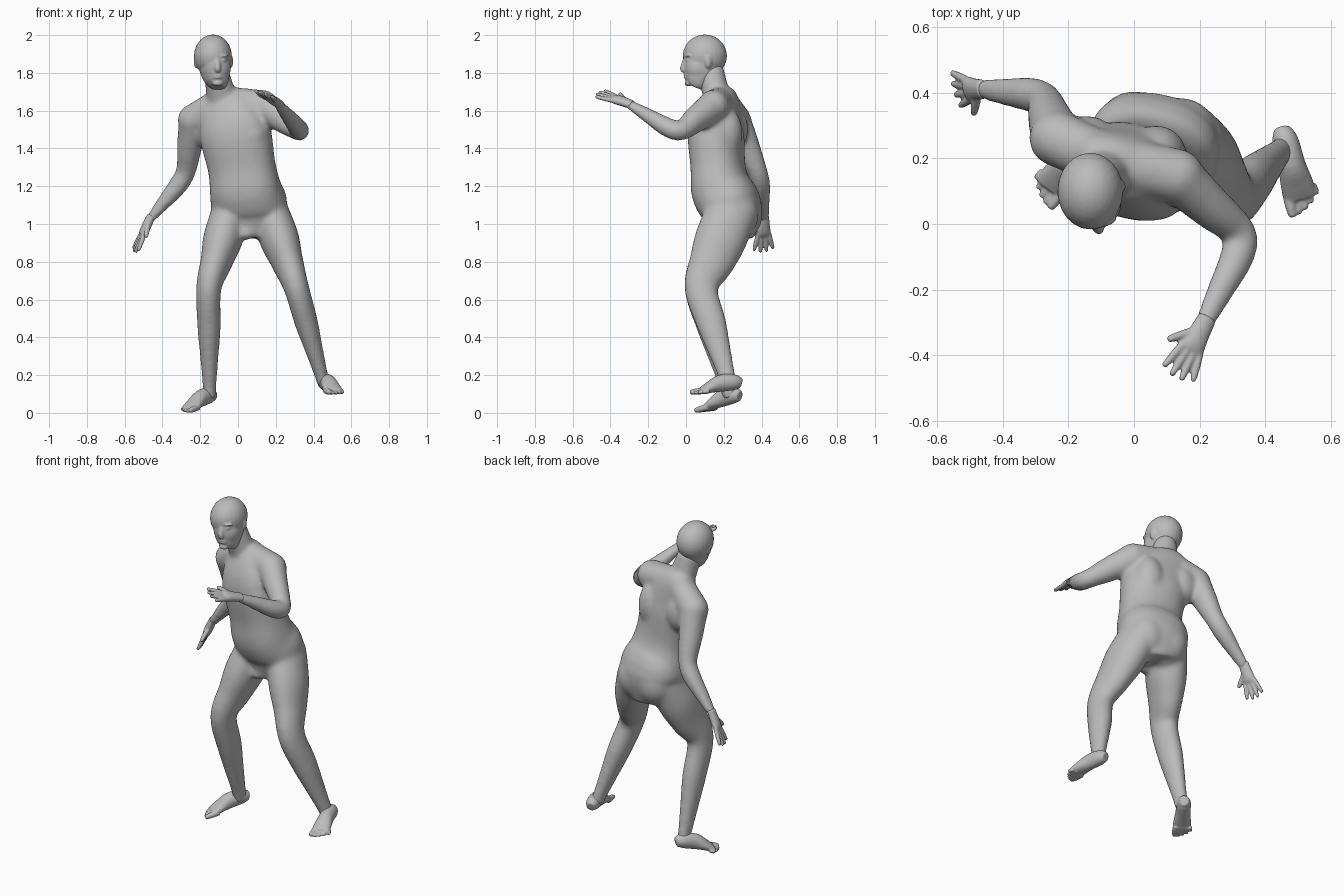
import bpy
import bmesh
from math import cos, sin, pi, copysign
from mathutils import Vector, Matrix

cube = bpy.data.objects.get("Cube")
if cube:
    bpy.data.objects.remove(cube)

skin = bpy.data.materials.new("skin grey")
skin.use_nodes = True
grey = (0.5, 0.5, 0.5, 1)
skin.diffuse_color = grey
skin.node_tree.nodes["Principled BSDF"].inputs["Base Color"].default_value = grey


def smooth_rows(rows, steps=4):
    """Smooth curve through rows of equal length."""
    rows = [Vector(row) for row in rows]
    last = len(rows) - 1
    result = []
    for i in range(last):
        start, end = rows[i], rows[i + 1]
        leave = (end - rows[max(i - 1, 0)]) / 2
        arrive = (rows[min(i + 2, last)] - start) / 2
        for step in range(steps):
            t = step / steps
            ease = t * t * (3 - 2 * t)
            result.append(start.lerp(end, ease) + leave * t * (1 - t) ** 2 - arrive * t * t * (1 - t))
    return result + [rows[last]]


def loft(bm, rows, side, side_end=None, power=2.0, sides=24):
    """Skin a tube over rows of (x, y, z, half width, half depth)."""
    rows = smooth_rows(rows)
    last = len(rows) - 1
    side_start, side_end = Vector(side), Vector(side_end or side)
    rings = []
    for i, row in enumerate(rows):
        centre = Vector(row[:3])
        along = Vector(rows[min(i + 1, last)][:3]) - Vector(rows[max(i - 1, 0)][:3])
        along.normalize()
        across = side_start.lerp(side_end, i / last)
        across = (across - along * across.dot(along)).normalized()
        depth = along.cross(across)
        ring = []
        for k in range(sides):
            angle = 2 * pi * k / sides
            c, s = (copysign(abs(f) ** (2 / power), f) for f in (cos(angle), sin(angle)))
            ring.append(bm.verts.new(centre + across * c * row[3] + depth * s * row[4]))
        rings.append(ring)
    for low, high in zip(rings, rings[1:]):
        for k in range(sides):
            n = (k + 1) % sides
            bm.faces.new((low[k], low[n], high[n], high[k]))
    bm.faces.new(rings[0][::-1])
    bm.faces.new(rings[last])


def blob(bm, centre, size, yaw=0.0):
    place = Matrix.Translation(centre) @ Matrix.Rotation(yaw, 4, "Z") @ Matrix.Diagonal((*size, 1))
    bmesh.ops.create_uvsphere(bm, u_segments=24, v_segments=16, radius=1, matrix=place)


def finish(name, bm, voxel, rounds):
    """Fuse the overlapping forms into one soft skin."""
    bmesh.ops.recalc_face_normals(bm, faces=bm.faces)
    mesh = bpy.data.meshes.new(name)
    bm.to_mesh(mesh)
    bm.free()
    obj = bpy.data.objects.new(name, mesh)
    bpy.context.collection.objects.link(obj)
    mesh.materials.append(skin)
    fuse = obj.modifiers.new("fuse", "REMESH")
    fuse.mode = "VOXEL"
    fuse.voxel_size = voxel
    fuse.use_smooth_shade = True
    soften = obj.modifiers.new("soften", "SMOOTH")
    soften.factor = 0.5
    soften.iterations = rounds


def limb(bm, joints, profile, side, side_end=None):
    """Three joints, with thickness given along the upper and lower bone."""
    top, middle, tip = (Vector(joint) for joint in joints)
    rows = []
    for t, width, depth in profile:
        centre = top.lerp(middle, t) if t < 1 else middle.lerp(tip, t - 1)
        rows.append((*centre, width, depth))
    loft(bm, rows, side, side_end)


def digit(bm, root, tip, thick, across):
    """Finger or toe with a rounded end."""
    shape = ((0, 1), (.5, 1), (.9, .8), (1, .5))
    rows = [(*root.lerp(tip, t), thick * f, thick * f) for t, f in shape]
    loft(bm, rows, across, sides=12)


def hand(name, wrist, heading, across):
    bm = bmesh.new()
    wrist, heading, across = Vector(wrist), Vector(heading).normalized(), Vector(across).normalized()
    # Palm
    palm = ((-.03, .03, .022), (.03, .034, .024), (.07, .04, .022), (.09, .04, .015))
    loft(bm, [(*(wrist + heading * t), w, d) for t, w, d in palm], across)
    # Fanned fingers
    for i in range(4):
        offset = 1.5 - i
        root = wrist + heading * .08 + across * offset * .02
        reach = .108 - .007 * offset ** 2
        digit(bm, root, root + heading * reach + across * offset * .015, .0125, across)
    # Thumb
    digit(bm, wrist + heading * .03 + across * .02, wrist + heading * .09 + across * .08, .014, across)
    finish(name, bm, .0055, 3)


def foot(name, heel, toe, turn):
    bm = bmesh.new()
    heel, toe = Vector(heel), Vector(toe)
    up = Vector((0, 0, 1))
    across = (toe - heel).cross(up).normalized() * turn
    # Heel, instep and ball resting on the sole line
    shape = ((0, .025, .028), (.15, .04, .042), (.45, .042, .045), (.7, .05, .03), (.88, .05, .017))
    loft(bm, [(*(heel.lerp(toe, t) + up * d), w, d) for t, w, d in shape], across)
    # Toes, shorter towards the outside
    for i in range(5):
        thick = .012 if i else .017
        shift = across * (.038 - .022 * i) + up * thick
        tip = heel.lerp(toe, 1.08 - .012 * i * i) + shift
        digit(bm, heel.lerp(toe, .75) + shift * .9, tip, thick, across)
    finish(name, bm, .0055, 2)


# Torso, twisted between hips and shoulders
body = bmesh.new()
loft(body, [(.05, .24, .93, .12, .12), (.06, .24, 1.08, .2, .16), (.04, .19, 1.18, .19, .16),
            (.02, .17, 1.3, .18, .14), (-.02, .16, 1.5, .19, .14),
            (-.07, .19, 1.65, .14, .09), (-.08, .18, 1.7, .08, .06)],
     (1, -.2, 0), (.9, -.3, .2), power=2.3, sides=32)
# Chest, shoulder blades, buttocks and groin
blob(body, (.07, .1, 1.47), (.09, .09, .08), -.3)
blob(body, (-.1, .14, 1.45), (.09, .08, .08), -.3)
blob(body, (.07, .21, 1.48), (.09, .09, .14), -.3)
blob(body, (-.14, .24, 1.5), (.09, .09, .12), -.3)
blob(body, (.14, .26, 1.05), (.12, .125, .14))
blob(body, (0, .28, 1.05), (.12, .125, .14))
blob(body, (.04, .15, .95), (.05, .05, .035))
# Neck
loft(body, [(-.07, .19, 1.6, .1, .08), (-.09, .16, 1.69, .08, .072), (-.12, .125, 1.82, .065, .075)],
     (1, -.2, 0))

# Legs
leg = ((0, .1, .135), (.35, .105, .138), (.65, .085, .12), (1, .067, .09),
       (1.35, .062, .08), (1.6, .05, .065), (1.9, .036, .046), (2, .036, .046))
limb(body, [(.17, .24, 1.06), (.31, .08, .66), (.455, .23, .15)], leg, (1, 0, 0))
limb(body, [(-.04, .24, 1.06), (-.155, .08, .66), (-.15, .24, .08)], leg, (1, 0, 0))

# Arms with sloping shoulders
arm = ((0, .085, .08), (.5, .07, .066), (.9, .054, .053), (1.2, .053, .051),
       (1.6, .042, .038), (2, .03, .022))
left_shoulder, left_wrist = (.13, .145, 1.625), (.21, -.31, 1.64)
right_shoulder, right_wrist = (-.235, .26, 1.55), (-.47, .41, 1.02)
limb(body, [left_shoulder, (.34, -.045, 1.48), left_wrist], arm, (-.6, .6, .9), (-.9, .4, .2))
limb(body, [right_shoulder, (-.28, .39, 1.25), right_wrist], arm, (0, -1, .2), (.25, -.95, -.1))
for joint in (left_shoulder, right_shoulder):
    blob(body, joint, [.085] * 3)
    loft(body, [(-.08, .19, 1.655, .08, .075), (*joint, .085, .085)], (0, 1, 0))
finish("body", body, .011, 16)

# Skull, face, jaw and nose
head = bmesh.new()
forward = (1, .1, 0)
blob(head, (-.133, .1, 1.89), (.1, .117, .113))
blob(head, (-.116, .065, 1.825), (.078, .078, .09), .1)
loft(head, [(-.11, .05, 1.725, .04, .04), (-.11, .06, 1.75, .06, .07),
            (-.12, .08, 1.81, .08, .1), (-.13, .1, 1.89, .09, .11)], forward)
loft(head, [(-.112, 0, 1.885, .011, .01), (-.107, -.016, 1.825, .016, .016), (-.107, -.01, 1.808, .012, .01)],
     forward)
# Lips and chin
for z in (1.775, 1.788):
    blob(head, (-.108, 0, z), (.025, .014, .006))
blob(head, (-.108, .012, 1.745), (.028, .02, .016))
for turn in (-1, 1):
    # Eyes, brows and ears
    x = -.112 + turn * .034
    tilt = turn * .35 + .1
    blob(head, (x, .01, 1.868), (.015, .012, .007), tilt)
    blob(head, (x, .008, 1.89), (.028, .013, .008), tilt)
    blob(head, (-.13 + turn * .092, .11 + turn * .01, 1.86), (.011, .02, .036), turn * .4)
finish("head", head, .006, 4)

# Hands and feet
hand("left_hand", left_wrist, (-.44, -.85, .29), (-.85, .44, .3))
hand("right_hand", right_wrist, (-.42, 0, -.91), (.25, -.95, -.1))
foot("left_foot", (.45, .29, .125), (.515, .05, .095), 1)
foot("right_foot", (-.13, .285, .06), (-.275, .085, 0), -1)
